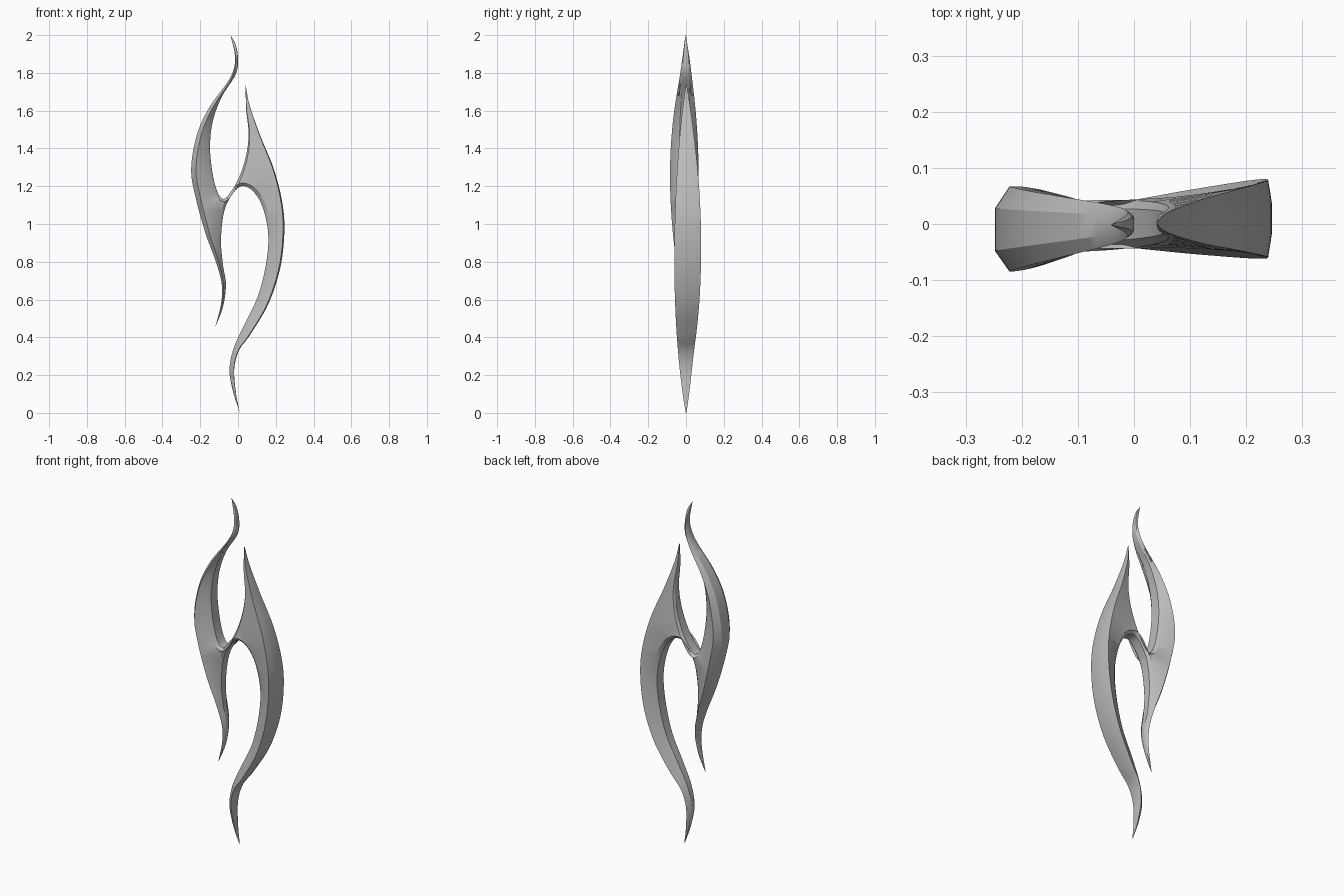
import bpy, bmesh, math
from mathutils import Vector
from mathutils.geometry import delaunay_2d_cdt

if "Cube" in bpy.data.objects:
    bpy.data.objects.remove(bpy.data.objects["Cube"])

# Four edge curves (x, z), each running from one flame tip to the next, clockwise
upper_notch = [(-.04, 2), (-.012, 1.95), (0, 1.87), (-.013, 1.79), (-.085, 1.675), (-.132, 1.55),
               (-.148, 1.42), (-.138, 1.29), (-.113, 1.18), (-.083, 1.135), (-.05, 1.152), (0, 1.235),
               (.04, 1.35), (.056, 1.475), (.043, 1.61), (.04, 1.74)]
right_outer = [(.04, 1.74), (.06, 1.635), (.115, 1.475), (.19, 1.29), (.236, 1.105), (.245, .945),
               (.222, .76), (.16, .575), (.065, .415), (.005, .33), (-.02, .23), (-.01, .1), (.01, 0)]
lower_arch = [(.01, 0), (-.027, .115), (-.045, .23), (-.022, .345), (.035, .47), (.105, .617),
              (.148, .787), (.16, .945), (.13, 1.09), (.078, 1.175), (.02, 1.2), (-.03, 1.157),
              (-.073, 1.068), (-.09, .92), (-.08, .787), (-.064, .68), (-.08, .56), (-.122, .45)]
left_outer = [(-.122, .45), (-.09, .575), (-.086, .68), (-.117, .8), (-.17, .945), (-.222, 1.13),
              (-.248, 1.29), (-.217, 1.475), (-.15, 1.62), (-.053, 1.755), (-.02, 1.83),
              (-.017, 1.9), (-.04, 2)]
# curve, half depth, depth taper power, bevel inset, wall share of depth
EDGES = [(upper_notch, .046, .9, .015, .65), (right_outer, .07, .85, .007, .4),
         (lower_arch, .046, .9, .018, .65), (left_outer, .075, 1.0, .026, .5)]


def spline(pts, n=6):
    """Catmull-Rom samples through the points."""
    p = [Vector(q) for q in pts]
    p = [2 * p[0] - p[1]] + p + [2 * p[-1] - p[-2]]
    out = []
    for i in range(1, len(p) - 2):
        a, b, c, d = p[i - 1:i + 3]
        for k in range(n):
            t = k / n
            out.append(.5 * (2 * b + (c - a) * t + (2 * a - 5 * b + 4 * c - d) * t * t
                             + (3 * b - a - 3 * c + d) * t ** 3))
    return out + [p[-2]]


# Rim: outline position, inset position, wall half depth, face half depth
rim = []
for pts, depth, power, inset, share in EDGES:
    s = spline(pts)
    dist = [0]
    for a, b in zip(s, s[1:]):
        dist.append(dist[-1] + (b - a).length)
    for i in range(len(s) - 1):
        w = max(0, math.sin(math.pi * dist[i] / dist[-1]))
        tan = (s[i + 1] - s[max(i - 1, 0)]).normalized()
        inner = s[i] + Vector((tan.y, -tan.x)) * inset * w ** 1.4
        h = .001 + depth * w ** power
        rim.append((s[i], inner, h * share, h))

bm = bmesh.new()


def ring(pos, half, sign):
    return [bm.verts.new((r[pos].x, sign * r[half] + .04 * r[pos].x, r[pos].y)) for r in rim]


# Bevelled walls: face front, wall front, wall back, face back
rings = [ring(1, 3, -1), ring(0, 2, -1), ring(0, 2, 1), ring(1, 3, 1)]
n = len(rim)
for r0, r1 in zip(rings, rings[1:]):
    for i in range(n):
        j = (i + 1) % n
        bm.faces.new((r0[i], r0[j], r1[j], r1[i]))

# Front and back faces
flat = [r[1] for r in rim]
_, _, tris, source, _, _ = delaunay_2d_cdt(flat, [], [list(range(n))], 1, 1e-7)
for r in (rings[0], rings[3]):
    for t in tris:
        if all(source[k] for k in t):
            vs = [r[source[k][0]] for k in t]
            if len(set(vs)) == 3 and not bm.faces.get(vs):
                bm.faces.new(vs)
bmesh.ops.remove_doubles(bm, verts=bm.verts, dist=.0003)
bmesh.ops.recalc_face_normals(bm, faces=bm.faces)

me = bpy.data.meshes.new("flame_sculpture")
bm.to_mesh(me)
bm.free()
ob = bpy.data.objects.new("flame_sculpture", me)
bpy.context.collection.objects.link(ob)

# Single warm grey finish
mat = bpy.data.materials.new("warm_grey")
mat.diffuse_color = (.5, .5, .485, 1)
mat.use_nodes = True
mat.node_tree.nodes["Principled BSDF"].inputs["Base Color"].default_value = mat.diffuse_color
me.materials.append(mat)
bpy.context.view_layer.objects.active = ob
ob.select_set(True)
bpy.ops.object.shade_smooth_by_angle(angle=math.radians(28))
